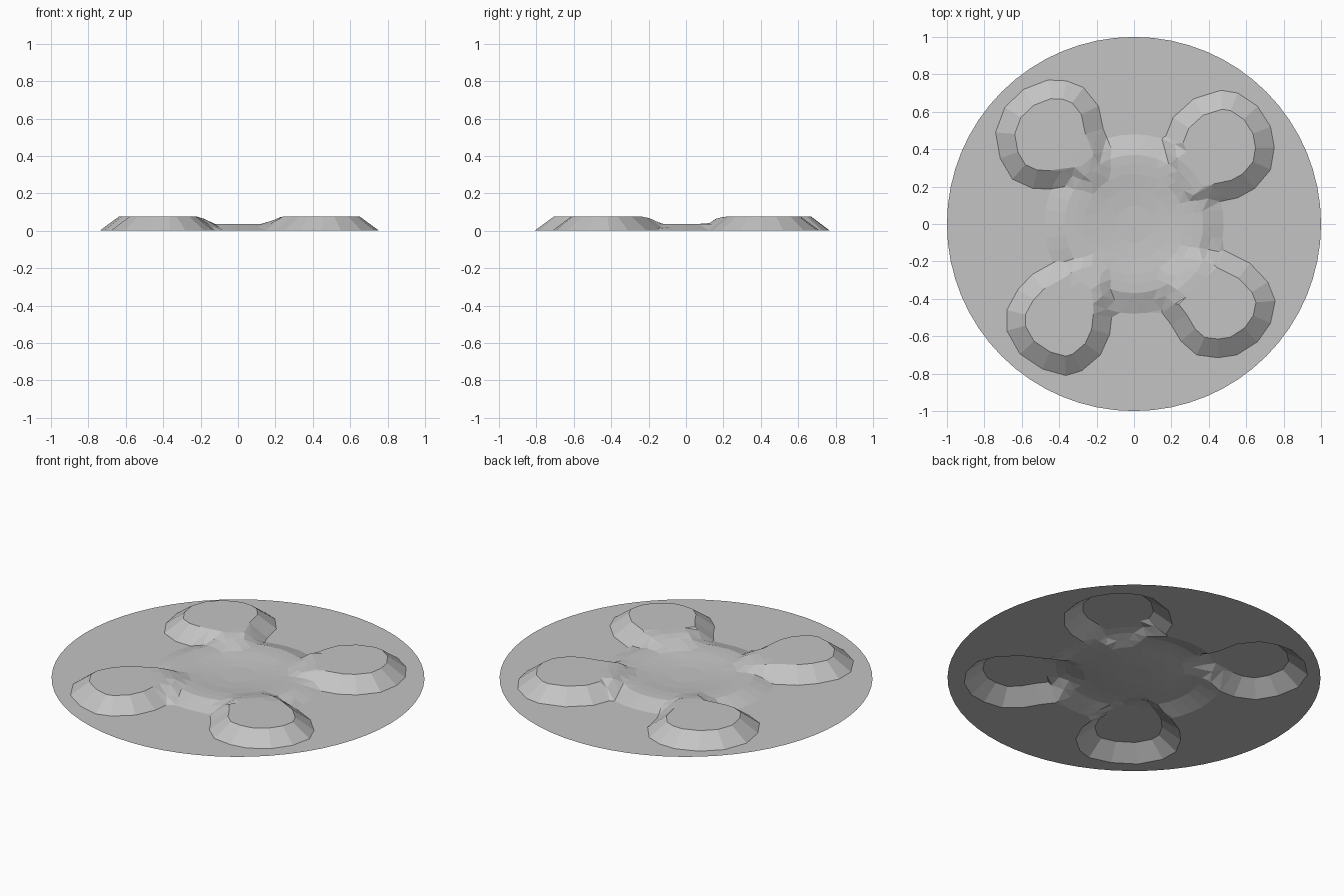
import bpy, math
from mathutils import Vector as V
from mathutils.geometry import delaunay_2d_cdt, intersect_point_line

if "Cube" in bpy.data.objects:
    bpy.data.objects.remove(bpy.data.objects["Cube"])

TOP, SLOPE = 0.075, 0.095

# Foot outlines of the four raised lobes, clockwise from neck to neck
LOBES = [
    [(-.28, .14), (-.35, .20), (-.45, .187), (-.54, .19), (-.65, .24), (-.715, .35), (-.74, .49),
     (-.69, .625), (-.59, .72), (-.46, .77), (-.36, .765), (-.27, .73), (-.19, .63), (-.165, .51), (-.12, .40)],
    [(.17, .47), (.21, .57), (.32, .67), (.465, .715), (.555, .70), (.66, .63), (.73, .52),
     (.75, .41), (.73, .29), (.645, .19), (.555, .14), (.46, .12), (.35, .06)],
    [(.48, -.14), (.62, -.21), (.715, -.31), (.755, -.41), (.73, -.53), (.66, -.63), (.55, -.70),
     (.45, -.715), (.335, -.70), (.25, -.625), (.20, -.54), (.15, -.475)],
    [(-.12, -.50), (-.13, -.59), (-.18, -.70), (-.28, -.785), (-.365, -.81), (-.49, -.775), (-.61, -.695),
     (-.68, -.57), (-.68, -.46), (-.62, -.35), (-.545, -.27), (-.42, -.20)],
]
LOBES = [[V(p) for p in l] for l in LOBES]
CLOSED = [l + [l[-1] * .3, l[0] * .3] for l in LOBES]


def smooth(t):
    t = min(max(t, 0), 1)
    return t * t * (3 - 2 * t)


def inside_distance(p, poly):
    hit, best = False, 9
    for a, b in zip(poly, poly[1:] + poly[:1]):
        if (a.y > p.y) != (b.y > p.y) and p.x < a.x + (p.y - a.y) * (b.x - a.x) / (b.y - a.y):
            hit = not hit
        q, t = intersect_point_line(p, a, b)
        t = min(max(t, 0), 1)
        best = min(best, (p - (a + (b - a) * t)).length)
    return best if hit else 0


def height(p):
    r = p.length
    # Low central disc with a shallow bowl
    disc = .036 * min(max((.48 - r) / .11, 0), 1) - .016 * smooth((.32 - r) / .22)
    cap = .02 + (TOP - .02) * smooth((r - .18) / .26)
    lobe = max(cap * min(inside_distance(p, l) / SLOPE, 1) for l in CLOSED)
    return max(disc, lobe, 0)


points, edges = [], []


def add_path(path, closed):
    s, n = len(points), len(path)
    points.extend(path)
    edges.extend((s + i, s + (i + 1) % n) for i in range(n if closed else n - 1))


def ring(r, n):
    return [V((r * math.cos(2 * math.pi * i / n), r * math.sin(2 * math.pi * i / n))) for i in range(n)]


# Crease lines: disc rim, centre rings, lobe feet and lobe plateau edges
add_path(ring(1, 64), True)
for r, n in ((.48, 40), (.37, 36), (.27, 30), (.19, 24), (.1, 14)):
    add_path(ring(r, n), True)
points.extend(ring(.42, 38) + ring(.32, 32))
for lobe, closed in zip(LOBES, CLOSED):
    add_path(lobe, False)
    inner = []
    n = len(closed)
    for i in range(len(lobe)):
        d0 = (closed[i] - closed[i - 1]).normalized()
        d1 = (closed[(i + 1) % n] - closed[i]).normalized()
        d = (d0 + d1).normalized()
        inner.append(closed[i] + V((d.y, -d.x)) * (SLOPE + .004) / max(d.dot(d1), .7))
    add_path(inner, False)

verts, _, faces, *_ = delaunay_2d_cdt(points, edges, [], 0, 1e-4)
mesh = bpy.data.meshes.new("embossed_disc")
mesh.from_pydata([(p.x, p.y, height(p)) for p in verts], [], [tuple(f) for f in faces])
mesh.update()

mat = bpy.data.materials.new("light grey")
mat.diffuse_color = (.55, .55, .55, 1)
mat.use_nodes = True
mat.node_tree.nodes["Principled BSDF"].inputs["Base Color"].default_value = mat.diffuse_color
mesh.materials.append(mat)
bpy.context.collection.objects.link(bpy.data.objects.new("embossed_disc", mesh))
